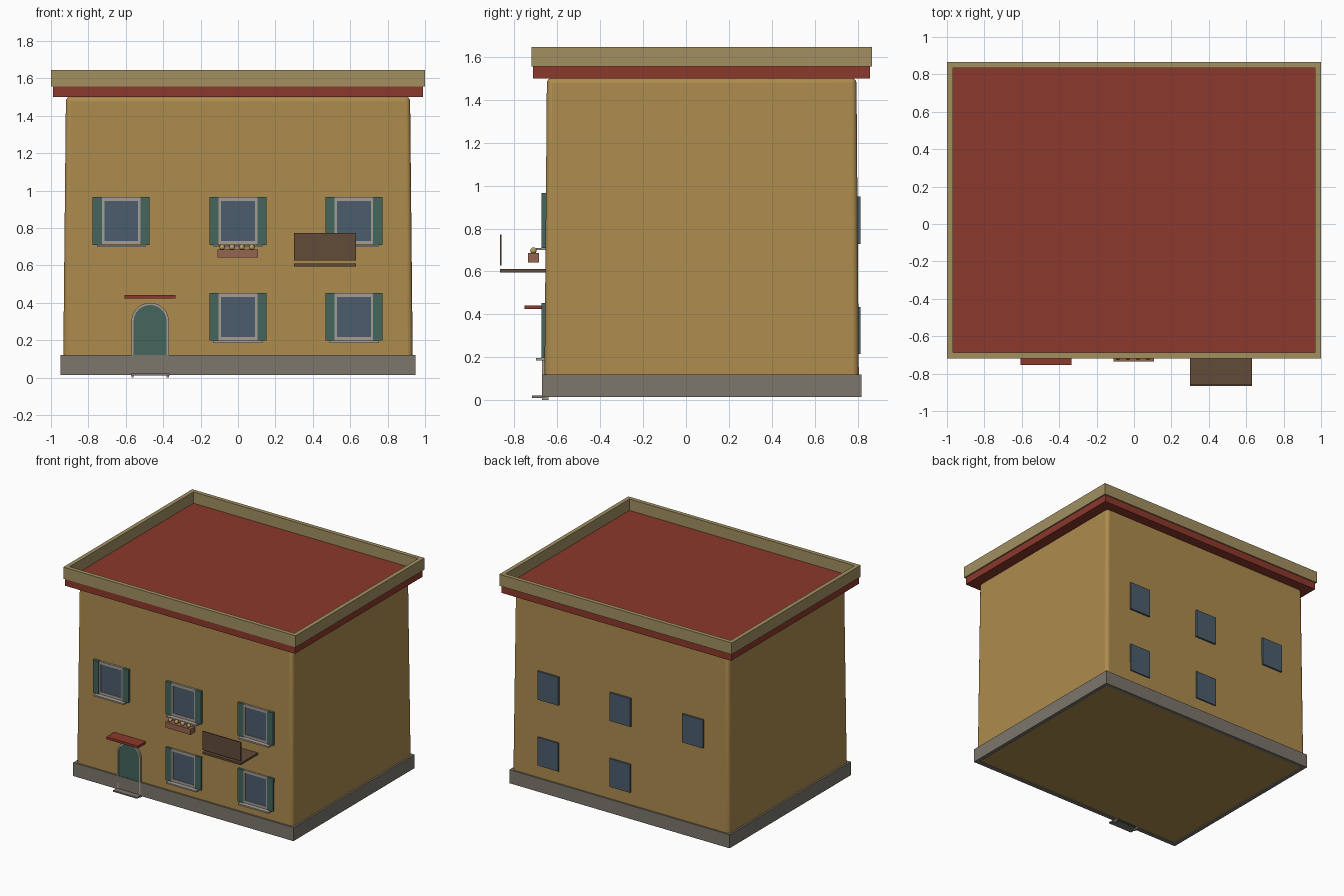
import bpy, bmesh, math

if "Cube" in bpy.data.objects:
    bpy.data.objects.remove(bpy.data.objects["Cube"])

CX, CY = 0.0, 0.073   # plan centre of the house


def mat(name, r, g, b):
    m = bpy.data.materials.new(name)
    m.diffuse_color = (r, g, b, 1)
    m.use_nodes = True
    m.node_tree.nodes["Principled BSDF"].inputs["Base Color"].default_value = m.diffuse_color
    return m


OCHRE = mat("ochre_plaster", 0.42, 0.26, 0.075)
CREAM = mat("cream_trim", 0.36, 0.28, 0.12)
RED = mat("red_tile", 0.26, 0.04, 0.025)
STONE = mat("grey_stone", 0.20, 0.18, 0.15)
GREEN = mat("green_paint", 0.06, 0.13, 0.11)
GLASS = mat("blue_glass", 0.07, 0.11, 0.15)
FRAME = mat("pale_frame", 0.38, 0.34, 0.30)
WOOD = mat("brown_wood", 0.12, 0.07, 0.04)
CLAY = mat("clay", 0.30, 0.13, 0.08)
YELLOW = mat("yellow_petal", 0.50, 0.35, 0.10)


def finish(bm, name, material):
    bmesh.ops.recalc_face_normals(bm, faces=bm.faces)
    me = bpy.data.meshes.new(name)
    bm.to_mesh(me)
    bm.free()
    ob = bpy.data.objects.new(name, me)
    bpy.context.collection.objects.link(ob)
    me.materials.append(material)
    return ob


def box(name, x, y, z, material):
    """Box from (min, max) pairs."""
    bm = bmesh.new()
    bmesh.ops.create_cube(bm, size=1)
    for v in bm.verts:
        v.co = [a[0] + (c + 0.5) * (a[1] - a[0]) for a, c in zip((x, y, z), v.co)]
    return finish(bm, name, material)


def ring(name, outer, inner, axis, lo, hi, material, closed=True):
    """Band between two matching outlines, extruded along y or z."""
    bm = bmesh.new()
    def put(p, h):
        return bm.verts.new((p[0], p[1], h) if axis == "z" else (p[0], h, p[1]))
    loops = [[put(p, h) for p in o]
             for o, h in ((outer, lo), (outer, hi), (inner, hi), (inner, lo))]
    n = len(outer)
    for k in range(4):
        a, b = loops[k], loops[(k + 1) % 4]
        for i in range(n if closed else n - 1):
            j = (i + 1) % n
            bm.faces.new((a[i], a[j], b[j], b[i]))
    if not closed:
        for i in (0, n - 1):
            bm.faces.new([l[i] for l in loops])
    return finish(bm, name, material)


def rect(cx, cy, hx, hy):
    return [(cx + sx * hx, cy + sy * hy) for sx, sy in ((-1, -1), (1, -1), (1, 1), (-1, 1))]


def arch(cx, r, z0, spring, steps=16):
    top = [(cx + r * math.cos(math.pi * i / steps), spring + r * math.sin(math.pi * i / steps))
           for i in range(steps + 1)]
    return [(cx + r, z0)] + top + [(cx - r, z0)]


def smooth(ob):
    bpy.ops.object.select_all(action="DESELECT")
    ob.select_set(True)
    bpy.context.view_layer.objects.active = ob
    bpy.ops.object.shade_smooth_by_angle(angle=math.radians(35))


# Walls: slightly tapering block with rounded edges
walls = box("walls", (-0.935, 0.935), (-0.66, 0.806), (0.02, 1.502), OCHRE)
for v in walls.data.vertices:
    if v.co.z > 1:
        v.co.x *= 0.984
        v.co.y = CY + (v.co.y - CY) * 0.984
bev = walls.modifiers.new("rounded", "BEVEL")
bev.width, bev.segments = 0.025, 4
smooth(walls)

# Plinth, cornice and parapet
ring("plinth", rect(CX, CY, 0.948, 0.745), rect(CX, CY, 0.92, 0.715), "z", 0.015, 0.12, STONE)
box("roof_slab", (-0.99, 0.99), (-0.713, 0.857), (1.50, 1.557), RED)
ring("parapet", rect(CX, CY, 1.0, 0.793), rect(CX, CY, 0.968, 0.761), "z", 1.555, 1.645, CREAM)

# Windows: framed and shuttered in front, plain panes behind
for cx, cz in ((-0.625, 0.838), (0, 0.838), (0.62, 0.838), (0, 0.325), (0.62, 0.325)):
    box("window_pane", (cx - 0.095, cx + 0.095), (-0.664, -0.64), (cz - 0.11, cz + 0.11), GLASS)
    ring("window_frame", rect(cx, cz, 0.108, 0.127), rect(cx, cz, 0.09, 0.107),
         "y", -0.668, -0.64, FRAME)
    for s in (-1, 1):
        x0, x1 = sorted((cx + s * 0.103, cx + s * 0.152))
        box("shutter", (x0, x1), (-0.673, -0.645), (cz - 0.128, cz + 0.128), GREEN)
    box("window_sill", (cx - 0.13, cx + 0.13), (-0.70, -0.645), (cz - 0.139, cz - 0.128), FRAME)
    box("back_pane", (cx - 0.09, cx + 0.09), (0.78, 0.814), (cz - 0.11, cz + 0.11), GLASS)

# Arched door, surround, step and canopy
DX = -0.47
bm = bmesh.new()
f = bm.faces.new([bm.verts.new((x, -0.668, z)) for x, z in arch(DX, 0.09, 0.015, 0.30)])
ext = bmesh.ops.extrude_face_region(bm, geom=[f])
bmesh.ops.translate(bm, vec=(0, 0.03, 0),
                    verts=[v for v in ext["geom"] if isinstance(v, bmesh.types.BMVert)])
smooth(finish(bm, "door", GREEN))
door_frame = ring("door_frame", arch(DX, 0.10, 0.0, 0.30), arch(DX, 0.088, 0.0, 0.30),
                  "y", -0.672, -0.64, FRAME, closed=False)
smooth(door_frame)
box("door_step", (DX - 0.103, DX + 0.103), (-0.717, -0.65), (0.01, 0.021), STONE)
box("door_canopy", (-0.606, -0.335), (-0.753, -0.65), (0.424, 0.442), RED)

# Balcony: floor slab and front panel
box("balcony_floor", (0.30, 0.63), (-0.867, -0.65), (0.595, 0.611), WOOD)
box("balcony_panel", (0.30, 0.63), (-0.867, -0.859), (0.627, 0.773), WOOD)

# Flower box with a row of blossoms
box("flower_box", (-0.11, 0.108), (-0.736, -0.685), (0.641, 0.685), CLAY)
for i in range(4):
    bm = bmesh.new()
    bmesh.ops.create_uvsphere(bm, u_segments=12, v_segments=8, radius=0.015)
    bmesh.ops.translate(bm, verts=bm.verts, vec=(-0.085 + i * 0.053, -0.711, 0.697))
    smooth(finish(bm, "blossom", YELLOW))
